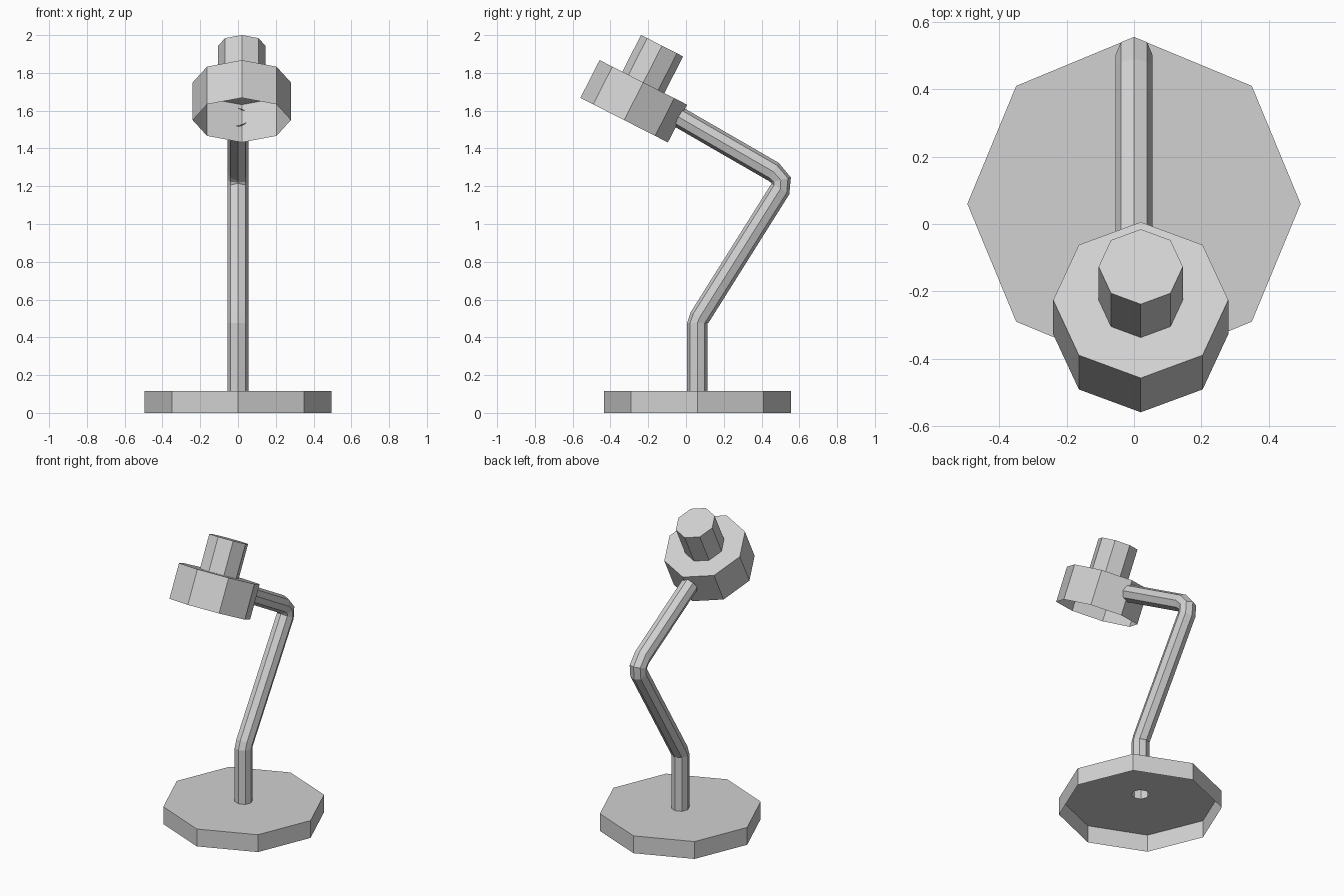
import bpy
import bmesh
from math import sin, cos, pi, radians

SIDES = 8

cube = bpy.data.objects.get("Cube")
if cube:
    bpy.data.objects.remove(cube, do_unlink=True)

grey = bpy.data.materials.new("light grey")
grey.use_nodes = True
grey.diffuse_color = (0.64, 0.64, 0.64, 1)
grey.node_tree.nodes["Principled BSDF"].inputs["Base Color"].default_value = grey.diffuse_color


def sweep(name, sections, x=0.0, cap=False):
    """Join octagonal rings (y, z, radius, heading in degrees) into an open shell."""
    bm = bmesh.new()
    rings = []
    for y, z, radius, heading in sections:
        t = radians(heading)
        ring = []
        for i in range(SIDES):
            a = 2 * pi * i / SIDES
            across = radius * sin(a)
            ring.append(bm.verts.new((x + radius * cos(a),
                                      y + across * sin(t),
                                      z - across * cos(t))))
        rings.append(ring)
    for low, high in zip(rings, rings[1:]):
        for i in range(SIDES):
            j = (i + 1) % SIDES
            bm.faces.new((low[i], low[j], high[j], high[i]))
    if cap:
        bm.faces.new(rings[-1])
    mesh = bpy.data.meshes.new(name)
    bm.to_mesh(mesh)
    bm.free()
    mesh.materials.append(grey)
    obj = bpy.data.objects.new(name, mesh)
    bpy.context.collection.objects.link(obj)
    return obj


# Hollow base, open below, with a hole where the arm joins
BASE_Y, BASE_TOP, ARM_R = 0.06, 0.116, 0.055
sweep("base", [(BASE_Y, 0, 0.495, 90),
               (BASE_Y, BASE_TOP, 0.495, 90),
               (BASE_Y, BASE_TOP, ARM_R, 90)])

# Bent tubular arm, open at both ends
arm_path = [(BASE_Y, BASE_TOP, 90), (BASE_Y, 0.475, 90),
            (0.072, 0.505, 58), (0.50, 1.186, 58),
            (0.502, 1.233, 104),
            (0.4625, 1.277, 150), (-0.04, 1.567, 150)]
sweep("arm", [(y, z, ARM_R, heading) for y, z, heading in arm_path])

# Tilted shade, open below, stepping in to a narrower closed housing
TILT = 63
head_profile = [(0, 0.26), (0.224, 0.26), (0.224, 0.125), (0.442, 0.125)]
sweep("lamp_head",
      [(-0.3275 + h * cos(radians(TILT)), 1.55 + h * sin(radians(TILT)), r, TILT)
       for h, r in head_profile],
      x=0.02, cap=True)
